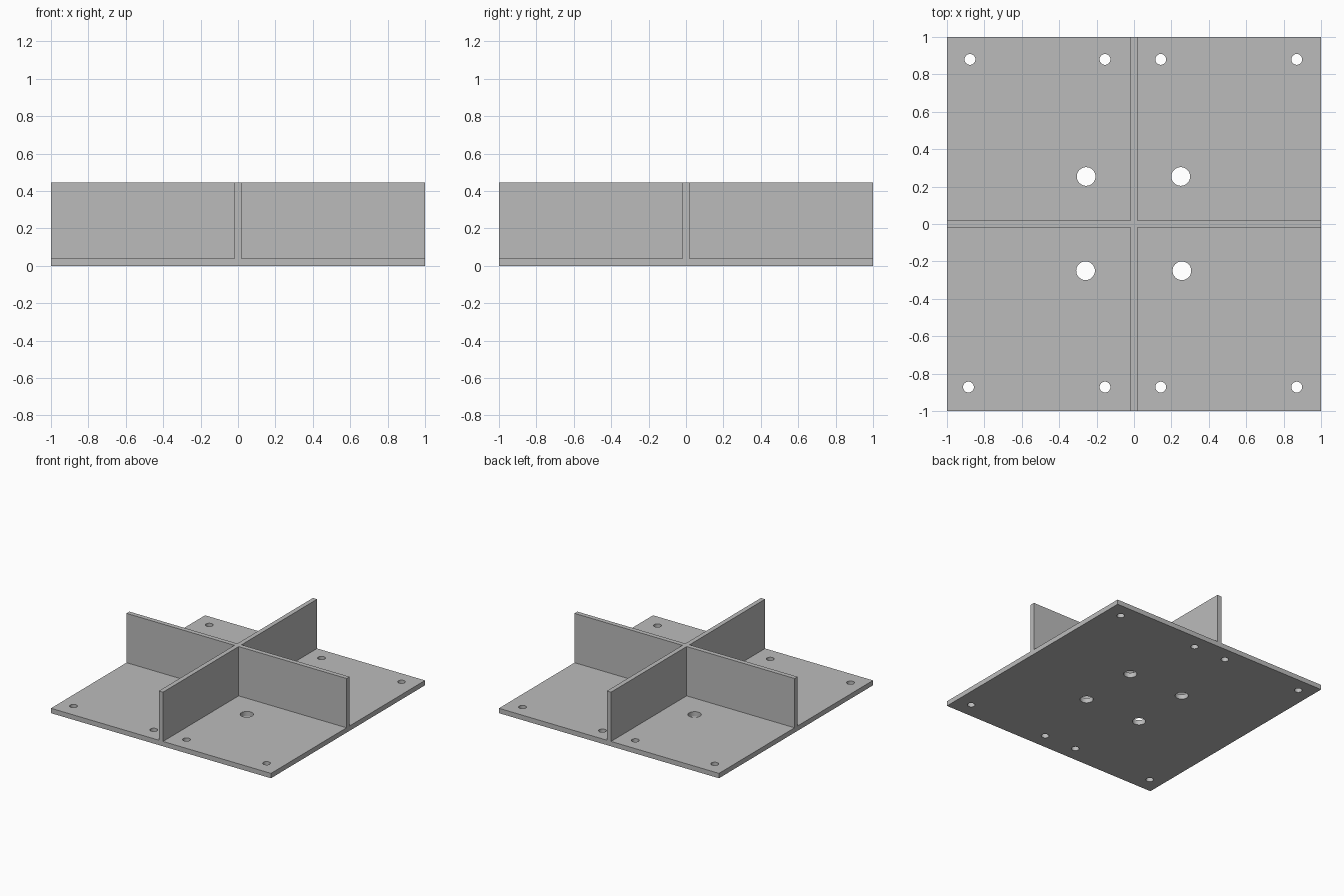
import bpy, bmesh

old = bpy.data.objects.get("Cube")
if old:
    bpy.data.objects.remove(old, do_unlink=True)

HALF, WALL, PLATE_TOP, HEIGHT = 1.0, 0.019, 0.04, 0.445

grey = bpy.data.materials.new("plain grey")
grey.use_nodes = True
color = (0.5, 0.5, 0.5, 1)
grey.diffuse_color = color
grey.node_tree.nodes["Principled BSDF"].inputs["Base Color"].default_value = color


def add_object(name, bm):
    mesh = bpy.data.meshes.new(name)
    bmesh.ops.recalc_face_normals(bm, faces=bm.faces)
    bm.to_mesh(mesh)
    bm.free()
    mesh.materials.append(grey)
    obj = bpy.data.objects.new(name, mesh)
    bpy.context.collection.objects.link(obj)
    return obj


def prism(name, outline, z0, z1):
    """Extrude a flat outline between two heights."""
    bm = bmesh.new()
    face = bm.faces.new([bm.verts.new((x, y, z0)) for x, y in outline])
    side = bmesh.ops.extrude_face_region(bm, geom=[face])["geom"]
    top = [v for v in side if isinstance(v, bmesh.types.BMVert)]
    bmesh.ops.translate(bm, verts=top, vec=(0, 0, z1 - z0))
    return add_object(name, bm)


def add_pins(bm, centres, radius):
    """Add cylinders that pass right through the plate."""
    for x, y in centres:
        pin = bmesh.ops.create_cone(bm, cap_ends=True, segments=32, depth=0.2,
                                    radius1=radius, radius2=radius)
        bmesh.ops.translate(bm, verts=pin["verts"], vec=(x, y, PLATE_TOP / 2))


# Square base plate
corners = [(-HALF, -HALF), (HALF, -HALF), (HALF, HALF), (-HALF, HALF)]
plate = prism("base_plate", corners, 0, PLATE_TOP)

# Small fixing holes along the edges, larger holes around the middle
bm = bmesh.new()
columns = (-0.155, 0.143, 0.87)
small = [(x, y) for y in (-0.872, 0.88) for x in columns]
add_pins(bm, small + [(-0.885, -0.872), (-0.877, 0.88)], 0.029)
add_pins(bm, [(-0.256, 0.254), (0.25, 0.254), (-0.259, -0.25), (0.256, -0.25)], 0.05)
cutter = add_object("hole_cutter", bm)
cutter.hide_render = True

cut = plate.modifiers.new("holes", "BOOLEAN")
cut.operation = "DIFFERENCE"
cut.solver = "EXACT"
cut.object = cutter
bpy.context.view_layer.objects.active = plate
plate.select_set(True)
bpy.ops.object.modifier_apply(modifier=cut.name)
bpy.data.objects.remove(cutter, do_unlink=True)
bpy.ops.object.shade_smooth_by_angle()

# Crossed upright walls as one extruded plus-shaped outline
arm = [(WALL, -WALL), (HALF, -WALL), (HALF, WALL)]
cross = []
for turn in range(4):
    cross += arm
    arm = [(-y, x) for x, y in arm]
prism("crossed_walls", cross, PLATE_TOP, HEIGHT)
